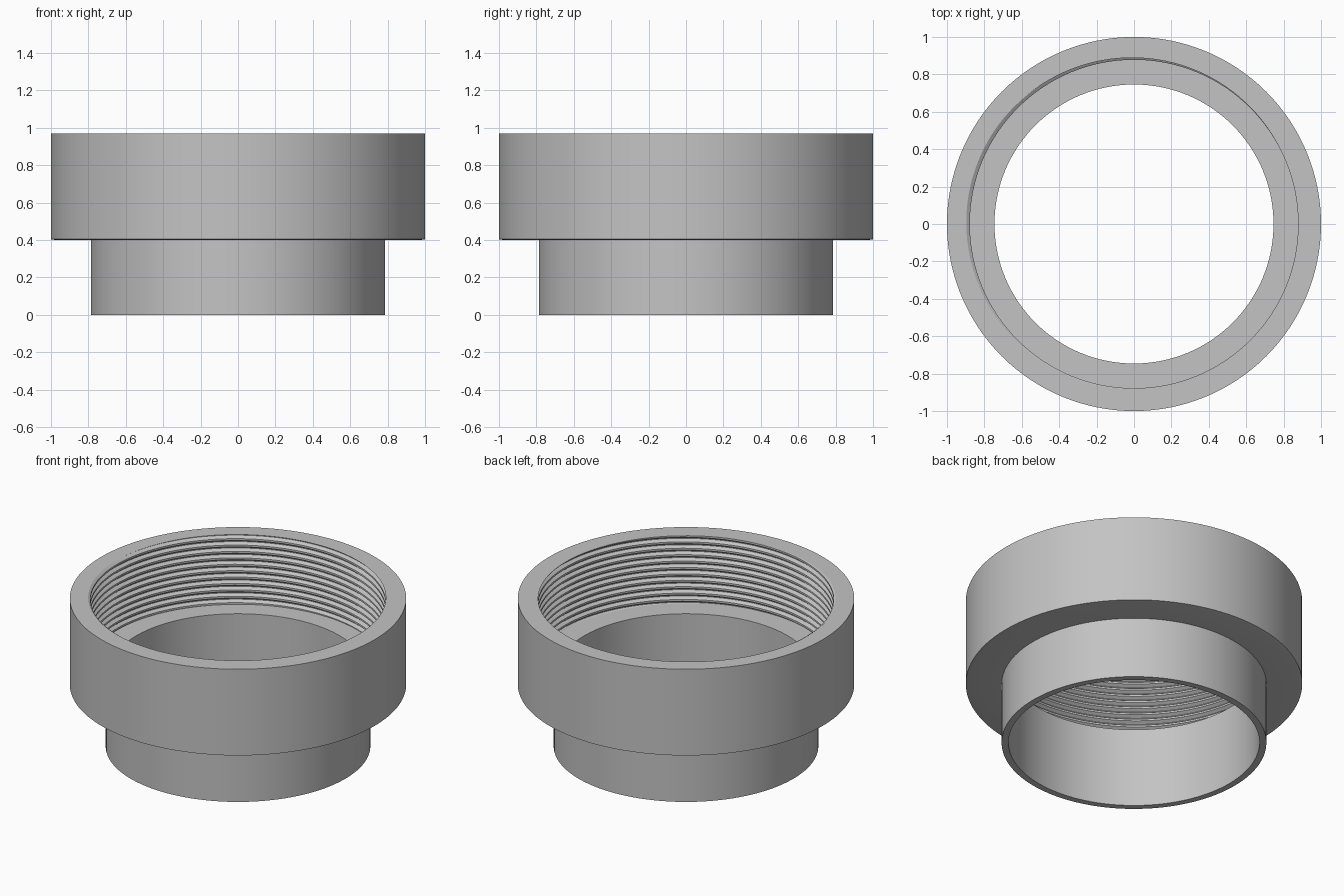
import bpy, bmesh, math

cube = bpy.data.objects.get("Cube")
if cube:
    bpy.data.objects.remove(cube, do_unlink=True)

SEGMENTS = 128
TOP, SHELF, COLLAR_BASE = 0.97, 0.52, 0.40
COLLAR_R, SPIGOT_R, BORE_R = 1.0, 0.787, 0.746
CREST_R, ROOT_R, PITCH = 0.878, 0.898, 0.042
ROOT_PHASE = 0.44          # turn at which the groove meets the top face
GROOVE = [0.04, 0.36, 0.64, 0.96]   # profile break points within one pitch


def thread_radius(z, turn):
    """Radius of the helical groove at a height and turn."""
    f = ((z - TOP) / PITCH - turn + ROOT_PHASE) % 1.0
    d = min(f, 1 - f)
    t = min(max((d - GROOVE[0]) / (GROOVE[1] - GROOVE[0]), 0), 1)
    return ROOT_R + (CREST_R - ROOT_R) * t


def section(turn):
    """Closed wall section (radius, height) at one angle."""
    points = [(SPIGOT_R, 0), (BORE_R, 0), (BORE_R, SHELF)]
    turns = math.ceil((TOP - SHELF) / PITCH) + 2
    for k in range(-turns, 2):
        for f in GROOVE:
            z = TOP + PITCH * (k + f + turn - ROOT_PHASE)
            z = min(max(z, SHELF), TOP)
            points.append((thread_radius(z, turn), z))
    points += [(COLLAR_R, TOP), (COLLAR_R, COLLAR_BASE + 0.004),
               (COLLAR_R - 0.025, COLLAR_BASE), (SPIGOT_R, COLLAR_BASE)]
    return points


# Sweep the section round the axis, advancing the thread with the angle
bm = bmesh.new()
columns = []
for i in range(SEGMENTS + 1):
    turn = i / SEGMENTS
    a = math.tau * turn
    columns.append([bm.verts.new((r * math.cos(a), r * math.sin(a), z))
                    for r, z in section(turn)])
for left, right in zip(columns, columns[1:]):
    n = len(left)
    for j in range(n):
        k = (j + 1) % n
        bm.faces.new((left[j], left[k], right[k], right[j]))
bmesh.ops.remove_doubles(bm, verts=bm.verts, dist=0.00002)
bmesh.ops.dissolve_degenerate(bm, edges=bm.edges, dist=0.00002)
bmesh.ops.recalc_face_normals(bm, faces=bm.faces)

mesh = bpy.data.meshes.new("threaded_adapter")
bm.to_mesh(mesh)
bm.free()
adapter = bpy.data.objects.new("threaded_adapter", mesh)
bpy.context.collection.objects.link(adapter)

# Single grey finish
grey = bpy.data.materials.new("plain grey")
grey.use_nodes = True
colour = (0.55, 0.55, 0.55, 1)
grey.diffuse_color = colour
grey.node_tree.nodes["Principled BSDF"].inputs["Base Color"].default_value = colour
mesh.materials.append(grey)

# Smooth round walls, sharp rims and thread edges
bpy.ops.object.select_all(action='DESELECT')
adapter.select_set(True)
bpy.context.view_layer.objects.active = adapter
bpy.ops.object.shade_smooth_by_angle(angle=math.radians(25))
